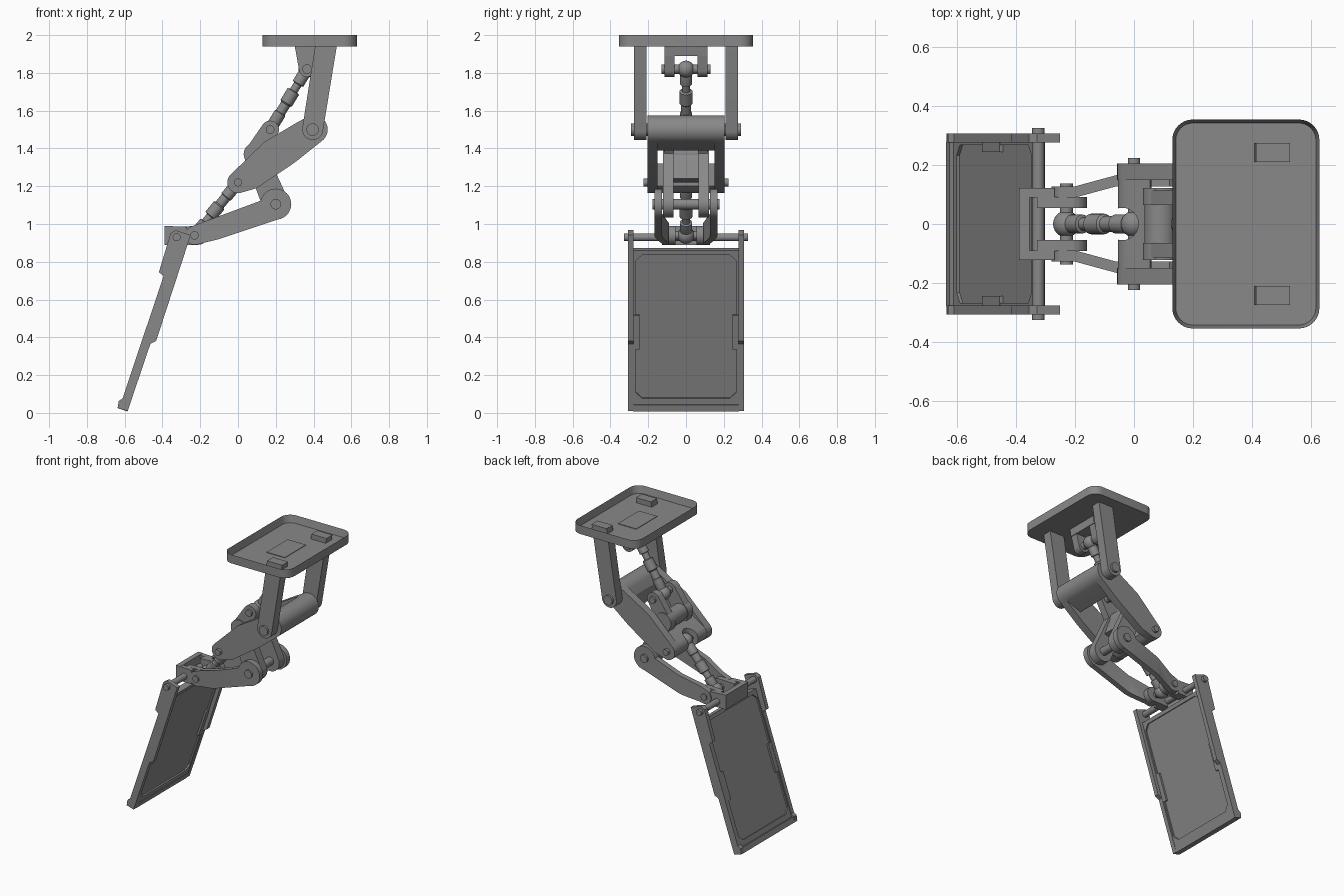
import bpy, bmesh, math
from mathutils import Vector, Matrix
from mathutils.geometry import convex_hull_2d

if "Cube" in bpy.data.objects:
    bpy.data.objects.remove(bpy.data.objects["Cube"], do_unlink=True)

grey = bpy.data.materials.new("mid grey")
grey.use_nodes = True
COLOR = (0.25, 0.25, 0.25, 1)
grey.diffuse_color = COLOR
grey.node_tree.nodes["Principled BSDF"].inputs["Base Color"].default_value = COLOR


def finish(name, bm, smooth=True):
    bmesh.ops.recalc_face_normals(bm, faces=bm.faces)
    mesh = bpy.data.meshes.new(name)
    bm.to_mesh(mesh)
    bm.free()
    mesh.materials.append(grey)
    ob = bpy.data.objects.new(name, mesh)
    bpy.context.collection.objects.link(ob)
    if smooth:
        bpy.ops.object.select_all(action="DESELECT")
        ob.select_set(True)
        bpy.context.view_layer.objects.active = ob
        bpy.ops.object.shade_smooth_by_angle(angle=math.radians(30))
    return ob


def prism_mesh(points, y0, y1):
    """Side outline (x, z) extruded along y."""
    bm = bmesh.new()
    face = bm.faces.new([bm.verts.new((x, y0, z)) for x, z in points])
    out = bmesh.ops.extrude_face_region(bm, geom=[face])
    moved = [v for v in out["geom"] if isinstance(v, bmesh.types.BMVert)]
    bmesh.ops.translate(bm, verts=moved, vec=(0, y1 - y0, 0))
    return bm


def prism(name, points, y0, y1):
    return finish(name, prism_mesh(points, y0, y1))


def pair(name, points, y0, y1):
    for side, s in (("left", 1), ("right", -1)):
        prism(f"{name}_{side}", points, s * y0, s * y1)


def hull(*items):
    """Outline around points (x, z) and circles (x, z, r)."""
    pts = []
    for it in items:
        if len(it) == 2:
            pts.append(Vector(it))
        else:
            x, z, r = it
            for i in range(32):
                a = math.tau * i / 32
                pts.append(Vector((x + r * math.cos(a), z + r * math.sin(a))))
    return [tuple(pts[i]) for i in convex_hull_2d(pts)]


def pin(name, at, r, half):
    return prism(name, hull((*at, r)), -half, half)


def cut(ob, cutter):
    mod = ob.modifiers.new("cut", "BOOLEAN")
    mod.operation = "DIFFERENCE"
    mod.object = cutter
    cutter.hide_render = True
    bpy.context.view_layer.objects.active = ob
    bpy.ops.object.modifier_apply(modifier=mod.name)
    bpy.data.objects.remove(cutter, do_unlink=True)


def rod(name, a, b, profile):
    """Turned rod between two side points, profile of (fraction, radius)."""
    start, end = Vector((a[0], 0, a[1])), Vector((b[0], 0, b[1]))
    axis = end - start
    bm = bmesh.new()
    vs = [bm.verts.new((r, 0, t * axis.length)) for t, r in profile]
    es = [bm.edges.new(p) for p in zip(vs, vs[1:])]
    bmesh.ops.spin(bm, geom=vs + es, cent=(0, 0, 0), axis=(0, 0, 1),
                   angle=math.tau, steps=24)
    bmesh.ops.remove_doubles(bm, verts=bm.verts, dist=0.0005)
    bm.transform(Matrix.Translation(start) @ axis.to_track_quat("Z", "Y").to_matrix().to_4x4())
    finish(name, bm)
    for i, p in enumerate((start, end)):
        ball = bmesh.new()
        bmesh.ops.create_uvsphere(ball, u_segments=24, v_segments=14, radius=0.045)
        bmesh.ops.translate(ball, verts=ball.verts, vec=p)
        finish(f"{name}_ball_{i + 1}", ball)


# Joint centres (x, z)
TOP, ELBOW, CRANK = (0.365, 1.82), (0.395, 1.50), (0.17, 1.50)
KNEE, LOW, WRIST, HINGE = (0, 1.22), (0.20, 1.105), (-0.23, 0.94), (-0.325, 0.93)

# Mounting tray with rounded corners and a thin rim
bm = bmesh.new()
corners = []
for cx, cy, q in ((0.56, 0.285, 0), (0.20, 0.285, 1), (0.20, -0.285, 2), (0.56, -0.285, 3)):
    for i in range(9):
        a = (q + i / 8) * math.pi / 2
        corners.append(bm.verts.new((cx + 0.07 * math.cos(a), cy + 0.07 * math.sin(a), 1.94)))
base = bm.faces.new(corners)
out = bmesh.ops.extrude_face_region(bm, geom=[base])
bmesh.ops.translate(bm, verts=[v for v in out["geom"] if isinstance(v, bmesh.types.BMVert)], vec=(0, 0, 0.06))
top = [f for f in out["geom"] if isinstance(f, bmesh.types.BMFace)]
bmesh.ops.inset_region(bm, faces=top, thickness=0.012)
bmesh.ops.translate(bm, verts=top[0].verts, vec=(0, 0, -0.05))
finish("mounting_tray", bm)

# Hanging arms, their ends standing up inside the tray
pair("hanging_arm", hull((*ELBOW, 0.055), (0.415, 1.985), (0.53, 1.985)), 0.21, 0.275)
pin("elbow_pin", ELBOW, 0.033, 0.29)

# Rod bracket under the tray
prism("rod_bracket_plate", [(0.30, 1.954), (0.44, 1.954), (0.43, 1.89), (0.315, 1.89)], -0.115, 0.115)
pair("rod_bracket_lug", hull((*TOP, 0.042), (0.30, 1.945), (0.44, 1.945)), 0.062, 0.115)
pin("rod_bracket_pin", TOP, 0.025, 0.13)

# Main link: two cheeks, upper cross block, notched lower block
cheek = hull((0.40, 1.50, 0.075), (*KNEE, 0.057), (0.14, 1.435), (0.30, 1.53),
             (0.10, 1.19), (0.30, 1.325))
pair("main_link_cheek", cheek, 0.15, 0.205)
prism("main_link_upper_block", hull((0.40, 1.50, 0.075), (0.32, 1.39), (0.31, 1.49)), -0.152, 0.152)
lower = prism("main_link_lower_block", hull((*KNEE, 0.055), (0.055, 1.32), (0.06, 1.20)), -0.152, 0.152)
notch = bmesh.new()
bmesh.ops.create_cone(notch, cap_ends=True, segments=32, radius1=0.055, radius2=0.055, depth=0.6,
                      matrix=Matrix.Translation((-0.04, 0, 1.22)))
cut(lower, finish("notch_cutter", notch, False))
pin("knee_pin", KNEE, 0.021, 0.225)

# Bell crank passing through the main link
BEND = (0.09, 1.37)
pair("crank_upper_cheek", hull((*CRANK, 0.047), (*BEND, 0.055)), 0.065, 0.115)
pair("crank_lower_cheek", hull((*LOW, 0.07), (*BEND, 0.06)), 0.065, 0.122)
pin("crank_roller", BEND, 0.055, 0.08)
prism("crank_web", hull((*BEND, 0.05), (0.11, 1.22), (0.19, 1.24)), -0.07, 0.07)
pin("crank_upper_pin", CRANK, 0.023, 0.13)
pin("crank_lower_pin", LOW, 0.028, 0.178)

# Turned push rods
turned = [(0, 0.02), (0.08, 0.032), (0.24, 0.032), (0.25, 0.022), (0.36, 0.022), (0.37, 0.035),
          (0.56, 0.035), (0.58, 0.027), (0.72, 0.027), (0.73, 0.032), (0.92, 0.032), (1, 0.02)]
rod("upper_push_rod", TOP, CRANK, turned)
rod("lower_push_rod", WRIST, KNEE, turned)

# Forearms, bowed outward between wrist and crank
outline = ([(-0.10, 0.985), (0.13, 1.11)], [(0.22, 1.027), (-0.10, 0.92)])
for side, s in (("left", 1), ("right", -1)):
    for part, shape in (("beam", hull((*WRIST, 0.05), (*LOW, 0.045), *outline[0], *outline[1])),
                        ("eye", hull((*LOW, 0.082)))):
        bm = prism_mesh(shape, -0.019, 0.019)
        for x in (-0.06, -0.2):
            bmesh.ops.bisect_plane(bm, geom=bm.verts[:] + bm.edges[:] + bm.faces[:],
                                   plane_co=(x, 0, 0), plane_no=(1, 0, 0))
        for v in bm.verts:
            t = min(1, max(0, (v.co.x + 0.2) / 0.14))
            v.co.y += s * (0.109 + 0.038 * t)
        finish(f"forearm_{part}_{side}", bm)
pin("wrist_pin", WRIST, 0.022, 0.138)

# Wrist bracket: back wall, side walls and inner ears
prism("wrist_back_wall", [(-0.39, 0.89), (-0.355, 0.89), (-0.355, 0.99), (-0.39, 0.99)], -0.122, 0.122)
pair("wrist_side_wall", [(-0.39, 0.89), (-0.27, 0.89), (-0.27, 0.985), (-0.39, 0.99)], 0.09, 0.122)
pair("wrist_ear", hull((-0.21, 0.94, 0.05), (-0.33, 0.89), (-0.33, 0.985)), 0.055, 0.092)
pin("hinge_shaft", HINGE, 0.021, 0.327)

# Display panel, in hinge coordinates: u runs down the panel, w towards +x
DOWN, OUT = Vector((-0.318, -0.948)), Vector((0.948, -0.318))


def place(points):
    return [tuple(Vector(HINGE) + DOWN * u + OUT * w) for u, w in points]


def box(u0, u1, w0, w1):
    return place([(u0, w0), (u1, w0), (u1, w1), (u0, w1)])


pair("panel_rail", place([(-0.01, -0.037), (-0.034, -0.017), (-0.034, 0.067), (0.555, 0.072),
                          (0.58, 0.048), (0.955, 0.047), (0.957, -0.008), (0.92, -0.015),
                          (0.90, 0), (0.217, 0), (0.205, -0.03)]), 0.277, 0.307)
slab = prism("display_panel", box(0.06, 0.93, 0.004, 0.044), -0.279, 0.279)
for w0, w1 in ((-0.05, 0.014), (0.034, 0.1)):
    bm = bmesh.new()
    ring = []
    u0, u1, h, c = 0.085, 0.885, 0.268, 0.035
    for u, y in ((u0, c - h), (u0, h - c), (u0 + c, h), (u1 - c, h),
                 (u1, h - c), (u1, c - h), (u1 - c, -h), (u0 + c, -h)):
        p = Vector(HINGE) + DOWN * u + OUT * w0
        ring.append(bm.verts.new((p.x, y, p.y)))
    out = bmesh.ops.extrude_face_region(bm, geom=[bm.faces.new(ring)])
    step = OUT * (w1 - w0)
    bmesh.ops.translate(bm, verts=[v for v in out["geom"] if isinstance(v, bmesh.types.BMVert)],
                        vec=(step.x, 0, step.y))
    cut(slab, finish("pocket_cutter", bm, False))
prism("panel_bottom_bar", box(0.92, 0.957, -0.01, 0.047), -0.28, 0.28)
pair("panel_clip", box(0.42, 0.61, 0.002, 0.047), 0.245, 0.28)
